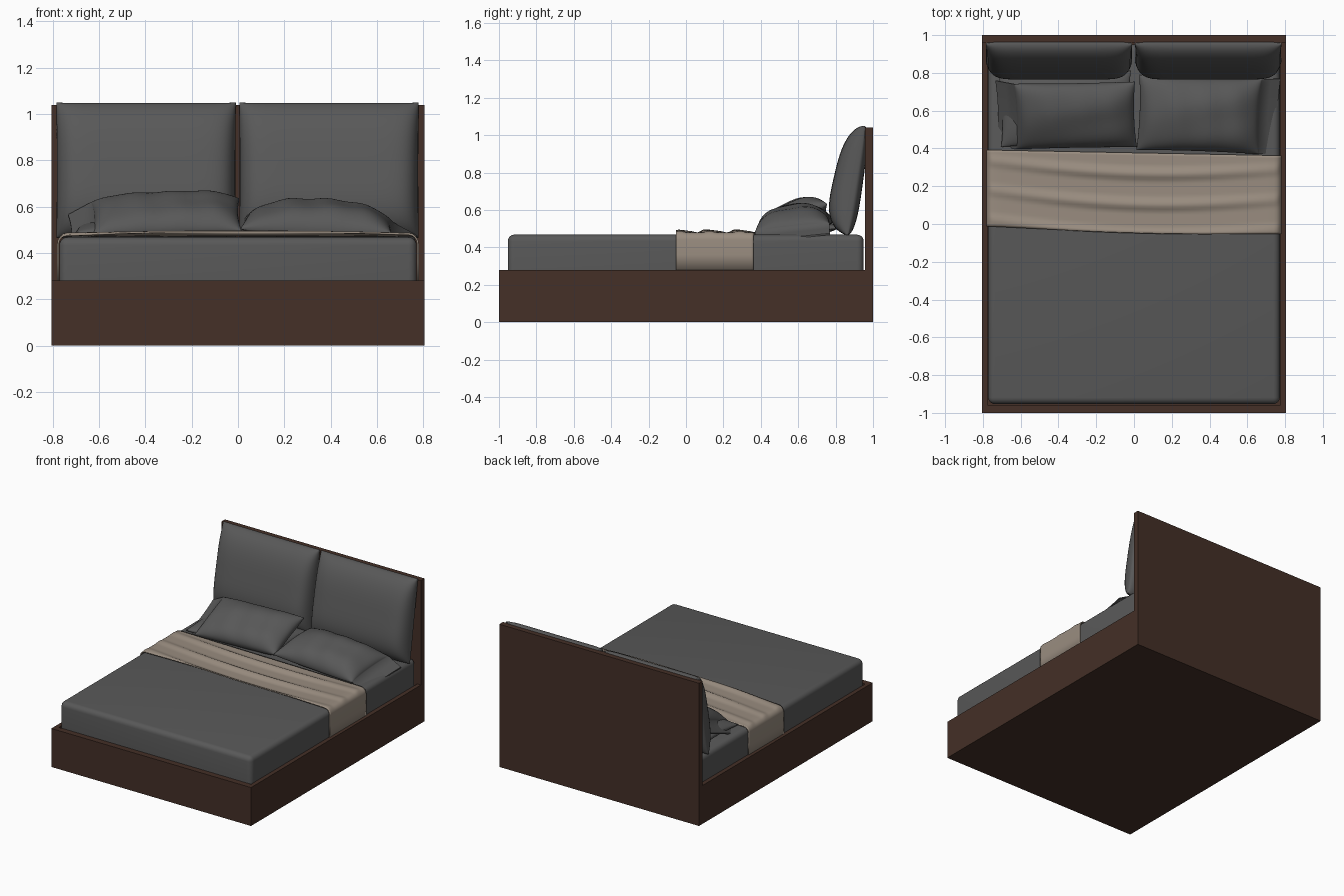
import bpy, bmesh, math
from mathutils import Matrix, Vector

if "Cube" in bpy.data.objects:
    bpy.data.objects.remove(bpy.data.objects["Cube"])


def material(name, rgb):
    m = bpy.data.materials.new(name)
    m.diffuse_color = (*rgb, 1)
    m.use_nodes = True
    m.node_tree.nodes["Principled BSDF"].inputs["Base Color"].default_value = m.diffuse_color
    return m


WOOD = material("dark_brown_wood", (0.058, 0.029, 0.020))
GREY = material("charcoal_fabric", (0.098, 0.098, 0.098))
TAN = material("taupe_throw", (0.32, 0.265, 0.215))


def finish(name, bm, mat, smooth=None):
    bmesh.ops.recalc_face_normals(bm, faces=bm.faces)
    me = bpy.data.meshes.new(name)
    bm.to_mesh(me)
    bm.free()
    ob = bpy.data.objects.new(name, me)
    bpy.context.collection.objects.link(ob)
    me.materials.append(mat)
    if smooth:
        bpy.ops.object.select_all(action='DESELECT')
        ob.select_set(True)
        bpy.context.view_layer.objects.active = ob
        bpy.ops.object.shade_smooth_by_angle(angle=math.radians(smooth))
    return ob


def box(name, lo, hi, mat, bevel=0):
    lo, hi = Vector(lo), Vector(hi)
    bm = bmesh.new()
    bmesh.ops.create_cube(bm, size=1, matrix=Matrix.Translation((lo + hi) / 2)
                          @ Matrix.Diagonal((*(hi - lo), 1)))
    if bevel:
        bmesh.ops.bevel(bm, geom=bm.edges[:], offset=bevel, segments=5,
                        profile=0.5, affect='EDGES')
    return finish(name, bm, mat, 50 if bevel else None)


def cushion(name, matrix, w, h, front, back, pu=4, pv=2.5, low=0.0, pinch=0.0,
            flange=(0, 0), droop=0.0, crease=0.0, n=36):
    """Puffed panel in local XY, bulging by front (+z) and back (-z).
    flange = flat border widths on the -x and +x sides."""
    ts = [math.sin(math.pi / 2 * (2 * i / n - 1)) for i in range(n + 1)]
    us = [(t, 0) for t in ts]
    if flange[0]:
        us = [(-1, -flange[0]), (-1, -flange[0] / 2)] + us
    if flange[1]:
        us = us + [(1, flange[1] / 2), (1, flange[1])]
    bm = bmesh.new()
    grids = []
    for thick, sign in ((front, 1), (back, -1)):
        g = []
        for u, extra in us:
            row = []
            for v in ts:
                a = max(0, 1 - abs(u) ** pu)
                b = max(0, 1 - abs(v) ** pv)
                f = (a * b) ** 0.55 * (1 - low * v)
                f *= 1 + crease * math.sin(5 * u + 3 * v) * math.cos(7 * u - 2 * v)
                x = u * w / 2 * (1 - pinch * (1 - v * v)) + extra
                y = v * h / 2 * (1 - pinch * (1 - u * u))
                z = sign * (0.004 + thick * f) - droop * abs(extra)
                row.append(bm.verts.new(matrix @ Vector((x, y, z))))
            g.append(row)
        for i in range(len(g) - 1):
            for j in range(n):
                bm.faces.new((g[i][j], g[i + 1][j], g[i + 1][j + 1], g[i][j + 1]))
        grids.append(g)
    rims = [[r[0] for r in g] + g[-1][1:] + [r[-1] for r in g[-2::-1]] + g[0][-2:0:-1]
            for g in grids]
    k = len(rims[0])
    for i in range(k):
        bm.faces.new((rims[0][i], rims[0][(i + 1) % k], rims[1][(i + 1) % k], rims[1][i]))
    return finish(name, bm, GREY, 60)


def place(loc, tilt, turn=0, roll=0):
    return (Matrix.Translation(loc) @ Matrix.Rotation(math.radians(turn), 4, 'Z')
            @ Matrix.Rotation(math.radians(roll), 4, 'Y')
            @ Matrix.Rotation(math.radians(tilt), 4, 'X'))


# wooden frame
box("headboard", (-0.805, 0.957, 0), (0.805, 1, 1.04), WOOD)
box("foot_rail", (-0.805, -1, 0), (0.805, -0.957, 0.28), WOOD)
for s, side in ((-1, "left"), (1, "right")):
    xs = sorted((s * 0.805, s * 0.775))
    box(side + "_rail", (xs[0], -0.957, 0), (xs[1], 0.957, 0.28), WOOD)
box("base_panel", (-0.775, -0.957, 0), (0.775, 0.957, 0.03), WOOD)

# mattress
box("mattress", (-0.772, -0.953, 0.1), (0.772, 0.95, 0.468), GREY, 0.035)

# throw blanket: strip wrapping over the mattress with soft folds
bm = bmesh.new()
path = [(-0.781, 0.275), (-0.781, 0.36), (-0.781, 0.44)]
path += [(-0.741 - 0.04 * math.cos(a), 0.44 + 0.04 * math.sin(a))
         for a in (0.3, 0.6, 0.9, 1.2)]
path += [(-0.74 + 1.48 * i / 40, 0.48) for i in range(41)]
path += [(-x, z) for x, z in path[6::-1]]
rows = []
for x, z in path:
    row = []
    t = (x + 0.78) / 1.56
    y0, y1 = -0.012 - 0.042 * t, 0.392 - 0.03 * t
    for j in range(31):
        v = j / 30
        sag = math.sin(math.pi * t)
        fade = min(1, max(0, (z - 0.46) / 0.02))
        fold = max(0, math.sin(2 * math.pi * (2.6 * v + 0.28 * sag + 0.1 * t))) ** 1.5
        row.append(bm.verts.new((x, y0 + (y1 - y0) * v - 0.012 * sag * (1 - v),
                                 z + fade * 0.017 * fold * (0.4 + 0.6 * sag))))
    rows.append(row)
for a, b in zip(rows, rows[1:]):
    for j in range(30):
        bm.faces.new((a[j], b[j], b[j + 1], a[j + 1]))
throw = finish("throw_blanket", bm, TAN, 60)
mod = throw.modifiers.new("thickness", 'SOLIDIFY')
mod.thickness = 0.008
mod.offset = -1

# padded headboard cushions, leaning back
for x, w, side in ((-0.397, 0.775, "left"), (0.393, 0.775, "right")):
    cushion(side + "_back_cushion", place((x, 0.908, 0.757), 81), w, 0.59,
            0.115, 0.035, pu=10, pv=3.2, low=0.18, pinch=0.005)

# sleeping pillows with flat outer borders
cushion("left_lower_pillow", place((-0.36, 0.61, 0.495), 3, 2), 0.70, 0.38,
        0.05, 0.03, pinch=0.04)
cushion("left_upper_pillow", place((-0.31, 0.575, 0.555), 22, 1, -1.5), 0.64, 0.37,
        0.085, 0.075, pu=4, pinch=0.03, flange=(0.1, 0), droop=0.55, crease=0.07)
cushion("right_pillow", place((0.345, 0.58, 0.515), 6, -2, 2), 0.65, 0.40,
        0.11, 0.05, pu=2.6, pinch=0.03, flange=(0, 0.1), droop=0.5, crease=0.07)
